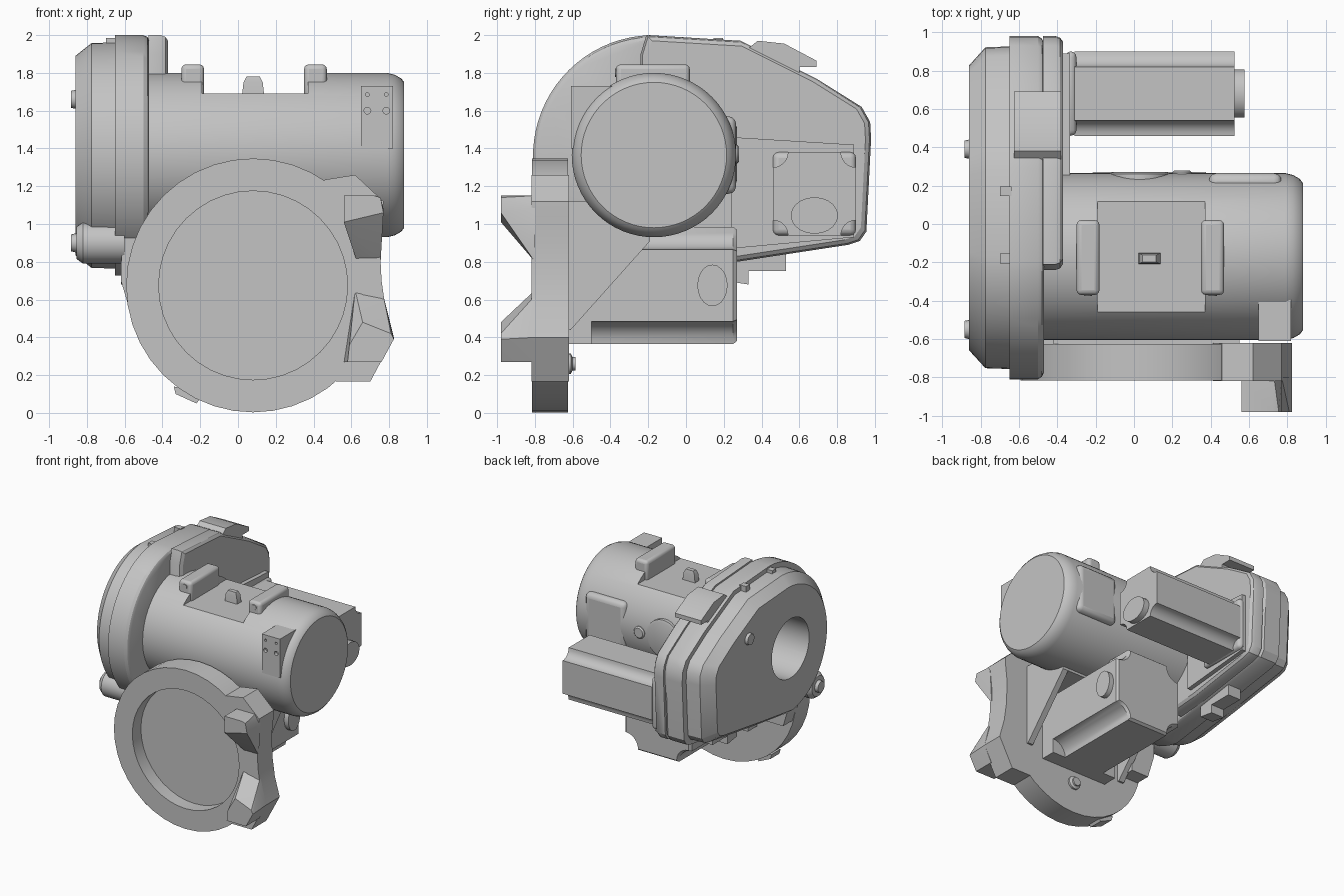
import bpy, bmesh, math
from mathutils import Vector

if "Cube" in bpy.data.objects:
    bpy.data.objects.remove(bpy.data.objects["Cube"])

grey = bpy.data.materials.new("light_grey")
grey.diffuse_color = (0.55, 0.55, 0.55, 1)
grey.use_nodes = True
grey.node_tree.nodes["Principled BSDF"].inputs["Base Color"].default_value = grey.diffuse_color


def finish(name, bm, bevel=0, segs=3):
    bmesh.ops.recalc_face_normals(bm, faces=bm.faces)
    me = bpy.data.meshes.new(name)
    bm.to_mesh(me)
    bm.free()
    ob = bpy.data.objects.new(name, me)
    bpy.context.collection.objects.link(ob)
    me.materials.append(grey)
    if bevel:
        m = ob.modifiers.new("bevel", 'BEVEL')
        m.width, m.segments, m.limit_method = bevel, segs, 'ANGLE'
    return ob


def loft(name, prof, stations, axis='x', c=(0, 0), bevel=0):
    """Sweep a 2D profile along an axis; stations are (position, scale about c)."""
    bm = bmesh.new()
    rings = []
    for t, s in stations:
        ring = []
        for a, b in prof:
            a, b = c[0] + (a - c[0]) * s, c[1] + (b - c[1]) * s
            p = {'x': (t, a, b), 'y': (a, t, b), 'z': (a, b, t)}[axis]
            ring.append(bm.verts.new(p))
        rings.append(ring)
    n = len(prof)
    for r0, r1 in zip(rings, rings[1:]):
        for i in range(n):
            bm.faces.new((r0[i], r0[(i + 1) % n], r1[(i + 1) % n], r1[i]))
    bm.faces.new(rings[0])
    bm.faces.new(rings[-1])
    return finish(name, bm, bevel)


def arc(cx, cy, r, a0, a1, n):
    return [(cx + r * math.cos(math.radians(a0 + (a1 - a0) * i / n)),
             cy + r * math.sin(math.radians(a0 + (a1 - a0) * i / n))) for i in range(n + 1)]


def turned(name, c, stations, axis, n=32):
    """Turned part; stations are (position, radius)."""
    return loft(name, arc(c[0], c[1], 1, 0, 360, n)[:-1], stations, axis, c)


def box(name, x, y, z, bevel=0):
    return loft(name, [(y[0], z[0]), (y[1], z[0]), (y[1], z[1]), (y[0], z[1])],
                [(x[0], 1), (x[1], 1)], 'x', bevel=bevel)


def hull(name, pts):
    bm = bmesh.new()
    for p in pts:
        bm.verts.new(p)
    res = bmesh.ops.convex_hull(bm, input=bm.verts)
    bmesh.ops.delete(bm, geom=[v for v in bm.verts if not v.link_faces], context='VERTS')
    return finish(name, bm)


def cut(ob, cutter):
    m = ob.modifiers.new("cut", 'BOOLEAN')
    m.operation, m.solver, m.object = 'DIFFERENCE', 'EXACT', cutter
    dg = bpy.context.evaluated_depsgraph_get()
    me = bpy.data.meshes.new_from_object(ob.evaluated_get(dg))
    ob.modifiers.clear()
    ob.data = me
    bpy.data.objects.remove(cutter)


def motor_profile(c, h, r):
    """Square with hollowed corners."""
    out = []
    for sx, sz, a in ((1, 1, 270), (-1, 1, 360), (-1, -1, 90), (1, -1, 180)):
        out += arc(c[0] + sx * h, c[1] + sz * h, r, a, a - 90, 6)
    return out


C = (-0.17, 1.365)     # main barrel centre (y, z)
R = (0.08, 0.675)      # ring centre (x, z)

# Gear housing with stepped, chamfered cover and an open bore
right_side = [(0.27, 0.80), (0.86, 0.89), (0.92, 0.91), (0.955, 0.96), (0.98, 1.45),
              (0.975, 1.54), (0.93, 1.62), (0.69, 1.77), (0.41, 1.91), (0.29, 1.97)]
housing = loft("gear_housing", arc(C[0], 1.36, 0.64, 92, 262, 36) + right_side,
               [(-0.86, 0.83), (-0.775, 0.935), (-0.65, 0.94), (-0.65, 1.0), (-0.50, 1),
                (-0.48, 0.985), (-0.47, 0.96)], 'x', (0.08, 1.36))
cut(housing, turned("bore_cutter", C, [(-1, 0.25), (-0.2, 0.25)], 'x', 48))
# Deeper rear half of the housing
loft("housing_rear", [(-0.21, 2.0), (-0.24, 1.9), (-0.24, 0.95), (0.0, 0.78)] + right_side,
     [(-0.475, 1), (-0.41, 1), (-0.385, 0.985), (-0.37, 0.95)], 'x', (0.38, 1.4))
turned("cover_corner_boss", (-0.55, 0.90), [(-0.855, 0.085), (-0.82, 0.11), (-0.60, 0.11)], 'x')
for i, (y, z) in enumerate(((0.39, 1.66), (-0.55, 0.90))):
    turned(f"cover_bolt_{i}", (y, z), [(-0.883, 0.03), (-0.883, 0.045), (-0.86, 0.05), (-0.80, 0.05)], 'x', 16)
for i, y in enumerate((0.17, -0.18)):
    box(f"cover_tab_{i}", (-0.70, -0.64), (y - 0.025, y + 0.025), (1.92, 1.985))
# Brackets above and below the housing
loft("top_bracket", [(0.33, 1.93), (0.38, 1.97), (0.52, 1.955), (0.69, 1.865), (0.69, 1.83),
                     (0.60, 1.83), (0.60, 1.78), (0.40, 1.85)], [(-0.625, 1), (-0.38, 1)])
loft("bottom_bracket", [(0.20, 0.84), (0.20, 0.70), (0.33, 0.68), (0.33, 0.75), (0.53, 0.75),
                        (0.53, 0.86)], [(-0.62, 1), (-0.50, 1)])

# Main barrel with a flat cut on top
barrel = turned("main_barrel", C, [(-0.48, 0.435), (0.79, 0.435), (0.83, 0.425), (0.865, 0.405),
                                   (0.88, 0.385)], 'x', 64)
cut(barrel, box("flat_cutter", (-0.19, 0.37), (-0.8, 0.5), (1.69, 2.2)))
# Lifting lugs with bolt eyes, and the centre peg
for side, x in (("left", -0.24), ("right", 0.41)):
    box(f"{side}_lug", (x - 0.06, x + 0.06), (-0.37, 0.02), (1.66, 1.845), 0.025)
    turned(f"{side}_lug_bolt", (x, 1.80), [(-0.375, 0.022), (-0.36, 0.022)], 'y', 12)
loft("centre_peg", [(0.02, -0.21), (0.14, -0.21), (0.14, -0.15), (0.02, -0.15)],
     [(1.67, 1), (1.75, 0.85), (1.78, 0.6)], 'z', (0.08, -0.18))
# Connector block with four screw holes
block = box("connector_block", (0.65, 0.82), (-0.61, -0.38), (1.40, 1.73))
for x in (0.685, 0.785):
    for z, r in ((1.60, 0.018), (1.685, 0.01)):
        cut(block, turned("screw_cutter", (x, z), [(-0.7, r), (-0.58, r)], 'y', 12))
# Rear cover plate and plugs
box("rear_plate", (0.39, 0.77), (0.17, 0.265), (1.16, 1.57), 0.04)
turned("rear_plug", (0.25, 1.37), [(0.2, 0.05), (0.27, 0.05), (0.28, 0.04)], 'y', 20)
turned("rear_disc", (0.03, 1.37), [(0.2, 0.16), (0.262, 0.16), (0.27, 0.14)], 'y')

# Mounting ring with recessed front
turned("mounting_ring", R, [(-0.70, 0.50), (-0.815, 0.50), (-0.815, 0.672), (-0.625, 0.672)], 'y', 40)
loft("ring_side", [(0.46, 1.235), (0.62, 1.26), (0.77, 1.12), (0.765, 1.04), (0.75, 0.90),
                   (0.76, 0.70), (0.78, 0.56), (0.825, 0.40), (0.70, 0.165), (0.52, 0.165)]
     + arc(R[0], R[1], 0.58, -48, 55, 12), [(-0.818, 1), (-0.62, 1)], 'y')
hull("upper_stop", [(x, -0.98, z) for x, z in ((0.56, 1.01), (0.77, 1.06), (0.755, 1.14), (0.72, 1.15), (0.56, 1.15))]
     + [(x, -0.80, z) for x, z in ((0.56, 1.15), (0.73, 1.15), (0.77, 1.08), (0.755, 0.80), (0.63, 0.80))])
hull("lower_stop", [(x, -0.98, z) for x, z in ((0.59, 0.36), (0.66, 0.48), (0.81, 0.42), (0.825, 0.39), (0.76, 0.27), (0.58, 0.27))]
     + [(x, -0.80, z) for x, z in ((0.62, 0.65), (0.77, 0.62), (0.825, 0.40), (0.76, 0.27), (0.56, 0.27))])
hull("ring_tooth", [(x, y, z) for y in (-0.78, -0.66)
                    for x, z in ((-0.34, 0.14), (-0.33, 0.10), (-0.22, 0.05), (-0.18, 0.10))])
turned("ring_bolt", (0.08, 0.26), [(-0.65, 0.055), (-0.61, 0.055), (-0.60, 0.035), (-0.585, 0.035)], 'y', 16)
# Saddle and gusset joining barrel and ring
box("saddle", (-0.42, 0.55), (-0.65, -0.19), (0.91, 1.12))
for side, x in (("right", 0.50), ("left", -0.41)):
    loft(f"{side}_gusset", [(-0.64, 0.44), (-0.61, 0.44), (-0.19, 0.91), (-0.19, 1.0), (-0.64, 1.0)],
         [(x, 1), (x + 0.05, 1)])
# Link between housing and ring
hull("housing_link", [(x, y, z) for y in (-0.64, -0.50) for x, z in
                      ((-0.62, 0.78), (-0.62, 0.70), (-0.56, 0.50), (-0.40, 0.50), (-0.40, 1.0), (-0.60, 1.0))])

# Lower motor
h = 0.31
sq = [(R[0] - h, R[1] - h), (R[0] + h, R[1] - h), (R[0] + h, R[1] + h), (R[0] - h, R[1] + h)]
loft("lower_motor_flange", sq, [(-0.65, 1), (-0.50, 1)], 'y')
loft("lower_motor", motor_profile(R, h, 0.12), [(-0.52, 1), (0.25, 1), (0.27, 0.95)], 'y', R)
oval = [(0.14 + 0.08 * a, 0.675 + 0.11 * b) for a, b in arc(0, 0, 1, 0, 360, 20)[:-1]]
loft("lower_motor_connector", oval, [(0.36, 1), (0.43, 1)])
# Rear motor
M = (0.68, 1.16)
h = 0.22
sq = [(M[0] - h, M[1] - h), (M[0] + h, M[1] - h), (M[0] + h, M[1] + h), (M[0] - h, M[1] + h)]
loft("rear_motor_plate", [(0.24, 0.87), (0.89, 0.93), (0.89, 1.42), (0.24, 1.46)], [(-0.39, 1), (-0.335, 1)])
loft("rear_motor_flange", sq, [(-0.36, 1), (-0.30, 1)], bevel=0.03)
loft("rear_motor", motor_profile(M, h, 0.08), [(-0.31, 1), (0.525, 1)])
oval = [(0.68 + 0.125 * a, 1.045 + 0.097 * b) for a, b in arc(0, 0, 1, 0, 360, 20)[:-1]]
loft("rear_motor_connector", oval, [(0.50, 1), (0.575, 1)])

# Smooth shading with sharp edges kept
bpy.ops.object.select_all(action='SELECT')
bpy.context.view_layer.objects.active = housing
bpy.ops.object.shade_smooth_by_angle(angle=math.radians(30))
